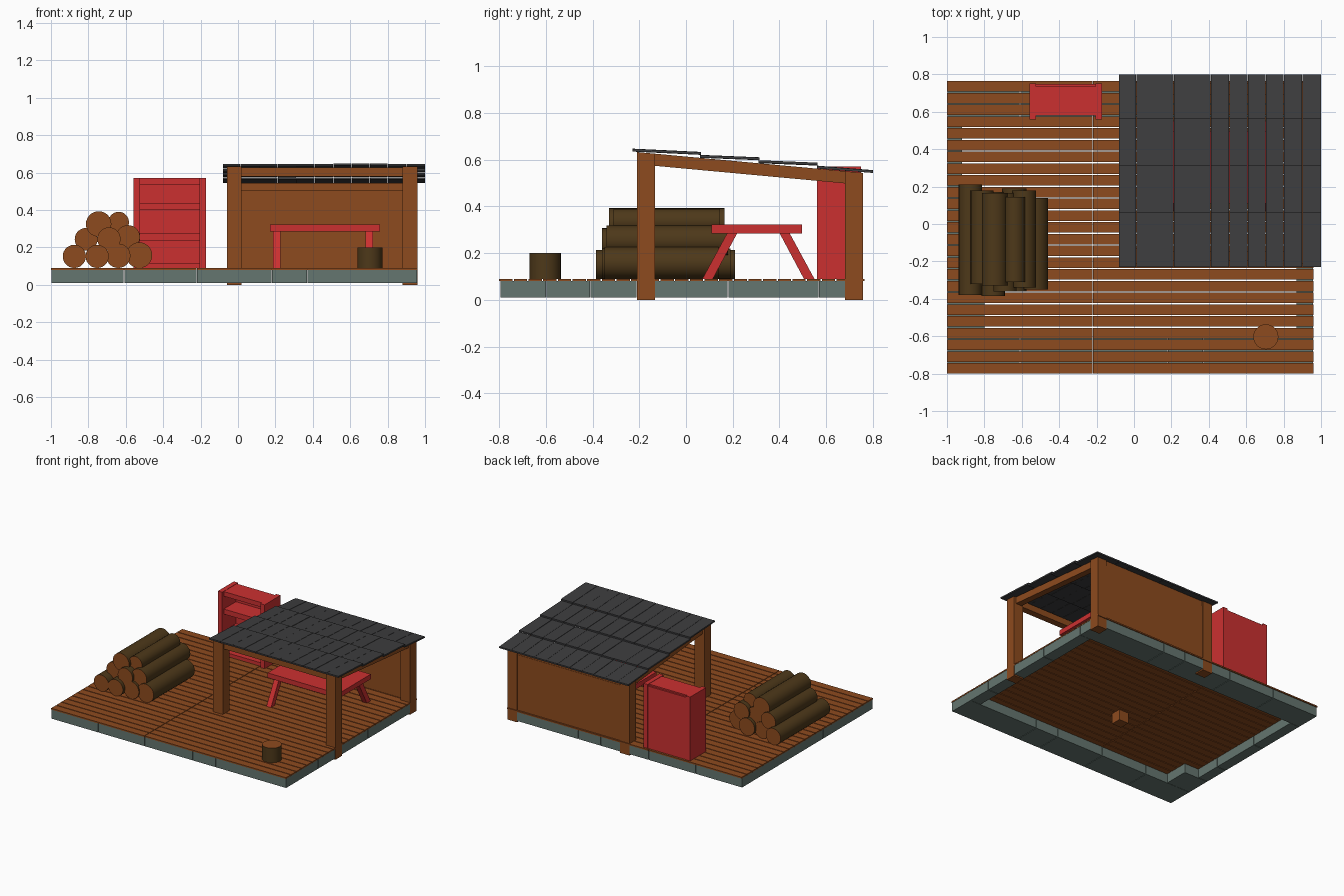
import bpy, bmesh, math, random
from mathutils import Matrix, Vector

if "Cube" in bpy.data.objects:
    bpy.data.objects.remove(bpy.data.objects["Cube"])

random.seed(4)


def material(name, r, g, b):
    m = bpy.data.materials.new(name)
    m.diffuse_color = (r, g, b, 1)
    m.use_nodes = True
    m.node_tree.nodes["Principled BSDF"].inputs["Base Color"].default_value = m.diffuse_color
    return m


WOOD = material("wood", 0.27, 0.07, 0.013)
BARK = material("bark", 0.075, 0.04, 0.010)
RED = material("red_paint", 0.60, 0.03, 0.03)
ROOF = material("dark_roofing", 0.047, 0.047, 0.049)
STONE = material("stone", 0.13, 0.18, 0.16)


def finish(name, bm, *mats):
    bmesh.ops.recalc_face_normals(bm, faces=bm.faces)
    me = bpy.data.meshes.new(name)
    bm.to_mesh(me)
    bm.free()
    for m in mats:
        me.materials.append(m)
    ob = bpy.data.objects.new(name, me)
    bpy.context.collection.objects.link(ob)
    return ob


def add_box(bm, x0, x1, y0, y1, z0, z1):
    size = Matrix.Diagonal((x1 - x0, y1 - y0, z1 - z0, 1))
    mid = Matrix.Translation(((x0 + x1) / 2, (y0 + y1) / 2, (z0 + z1) / 2))
    bmesh.ops.create_cube(bm, size=1, matrix=mid @ size)


def add_prism(bm, x0, x1, profile):
    # side profile in (y, z), extruded along x
    face = bm.faces.new([bm.verts.new((x0, y, z)) for y, z in profile])
    ext = bmesh.ops.extrude_face_region(bm, geom=[face])
    verts = [v for v in ext["geom"] if isinstance(v, bmesh.types.BMVert)]
    bmesh.ops.translate(bm, verts=verts, vec=(x1 - x0, 0, 0))
    if face.is_valid and len(face.link_loops if hasattr(face, "link_loops") else face.loops) == 0:
        bm.faces.remove(face)


def boxes(name, mat, items):
    bm = bmesh.new()
    for b in items:
        add_box(bm, *b)
    return finish(name, bm, mat)


def log(name, centre, radius, length, along_y=True):
    bm = bmesh.new()
    bmesh.ops.create_cone(bm, cap_ends=True, segments=28, radius1=radius,
                          radius2=radius, depth=length)
    for f in bm.faces:
        f.material_index = 1 if len(f.verts) > 4 else 0
        f.smooth = len(f.verts) == 4
    for e in bm.edges:
        e.smooth = all(len(f.verts) == 4 for f in e.link_faces)
    if along_y:
        bmesh.ops.rotate(bm, verts=bm.verts, matrix=Matrix.Rotation(math.pi / 2, 3, 'X'))
    bmesh.ops.translate(bm, verts=bm.verts, vec=Vector(centre))
    return finish(name, bm, BARK, WOOD)


# stone foundation ring, hollow in the middle
G = 0.002
xs = [-1, -0.61, -0.22, 0.18, 0.37, 0.96]
stones = []
for a, b in zip(xs, xs[1:]):
    stones.append((a + G, b - G, -0.795, -0.60, 0.01, 0.081))
    stones.append((a + G, b - G, 0.57, 0.757, 0.01, 0.081))
ys = [-0.60, -0.41, -0.21, 0.18, 0.57]
for i, (a, b) in enumerate(zip(ys, ys[1:])):
    stones.append((-0.998, -0.80 if i == 0 else -0.92, a + G, b - G, 0.01, 0.081))
    stones.append((0.87, 0.958, a + G, b - G, 0.01, 0.081))
boxes("foundation_stones", STONE, stones)

# deck boards
rows, pitch = 25, 1.57 / 25
boards = []
for i in range(rows):
    y = -0.8 + i * pitch
    boards.append((-1, -0.222, y, y + pitch - 0.006, 0.08, 0.09))
    boards.append((-0.218, 0.96, y, y + pitch - 0.006, 0.08, 0.09))
boxes("deck_boards", WOOD, boards)


# shelter posts, with tops cut to the roof slope
def roof_z(y):
    return 0.635 - 0.0922 * (y + 0.23)


for x, side in ((-0.06, "left"), (0.88, "right")):
    for y, end in ((-0.21, "front"), (0.68, "back")):
        bm = bmesh.new()
        y1 = y + 0.078
        add_prism(bm, x, x + 0.08, [(y, 0), (y1, 0), (y1, roof_z(y1)), (y, roof_z(y))])
        finish(f"{end}_{side}_post", bm, WOOD)
    # sloping side beam
    bm = bmesh.new()
    a, b = -0.135, 0.685
    add_prism(bm, x + 0.015, x + 0.065, [(a, roof_z(a) - 0.052), (b, roof_z(b) - 0.052),
                                         (b, roof_z(b)), (a, roof_z(a))])
    finish(f"{side}_side_beam", bm, WOOD)

boxes("front_beam", WOOD, [(0.02, 0.88, -0.195, -0.145, 0.578, 0.626)])
boxes("back_beam", WOOD, [(0.02, 0.88, 0.69, 0.75, 0.505, 0.545)])
boxes("back_wall", WOOD, [(0.0, 0.90, 0.71, 0.752, 0.085, 0.507)])

# roof panels in four overlapping rows
cols = [-0.08, 0.012, 0.115, 0.212, 0.31, 0.41, 0.51, 0.608, 0.705, 0.80, 0.90, 1.0]
edges = [-0.23, 0.06, 0.31, 0.56, 0.80]
T = 0.011
bm = bmesh.new()
for r, (a, b) in enumerate(zip(edges, edges[1:])):
    last = r == 3
    end = b if last else b + 0.004
    lift = 0.003 if last else 0.013
    for c0, c1 in zip(cols, cols[1:]):
        j = random.uniform(0, 0.002)
        add_prism(bm, c0 + 0.001, c1 - 0.001,
                  [(a, roof_z(a) + j), (end, roof_z(end) + lift + j),
                   (end, roof_z(end) + lift + T + j), (a, roof_z(a) + T + j)])
finish("roof_panels", bm, ROOF)

# table
boxes("table_top", RED, [(0.17, 0.76, 0.11, 0.497, 0.285, 0.322)])
for x, side in ((0.188, "left"), (0.683, "right")):
    for end, s in (("front", -1), ("back", 1)):
        bm = bmesh.new()
        c = 0.31
        add_prism(bm, x, x + 0.038, [(c + s * 0.09, 0.287), (c + s * 0.133, 0.287),
                                     (c + s * 0.24, 0.09), (c + s * 0.195, 0.09)])
        finish(f"table_{end}_{side}_leg", bm, RED)

# shelf cabinet
boxes("cabinet_sides", RED, [(-0.56, -0.525, 0.56, 0.75, 0.09, 0.572),
                             (-0.205, -0.17, 0.56, 0.75, 0.09, 0.572)])
boxes("cabinet_back", RED, [(-0.525, -0.205, 0.725, 0.748, 0.09, 0.56)])
boxes("cabinet_shelves", RED, [(-0.525, -0.205, 0.58, 0.735, z, z + h) for z, h in
                               ((0.09, 0.025), (0.235, 0.038), (0.40, 0.038), (0.535, 0.035))])

# log pile: x, z, radius, front y, back y
pile = [(-0.875, 0.152, 0.062, -0.38, 0.21), (-0.753, 0.152, 0.062, -0.385, 0.17),
        (-0.64, 0.155, 0.065, -0.36, 0.19), (-0.528, 0.158, 0.069, -0.35, 0.14),
        (-0.812, 0.243, 0.061, -0.32, 0.18), (-0.69, 0.245, 0.062, -0.36, 0.165),
        (-0.588, 0.255, 0.064, -0.34, 0.18), (-0.745, 0.325, 0.068, -0.33, 0.165),
        (-0.638, 0.335, 0.055, -0.31, 0.145)]
for i, (x, z, r, a, b) in enumerate(pile):
    log(f"log_{i + 1}", (x, (a + b) / 2, z), r, b - a)

# chopping stump
log("chopping_stump", (0.705, -0.603, 0.145), 0.067, 0.11, along_y=False)
